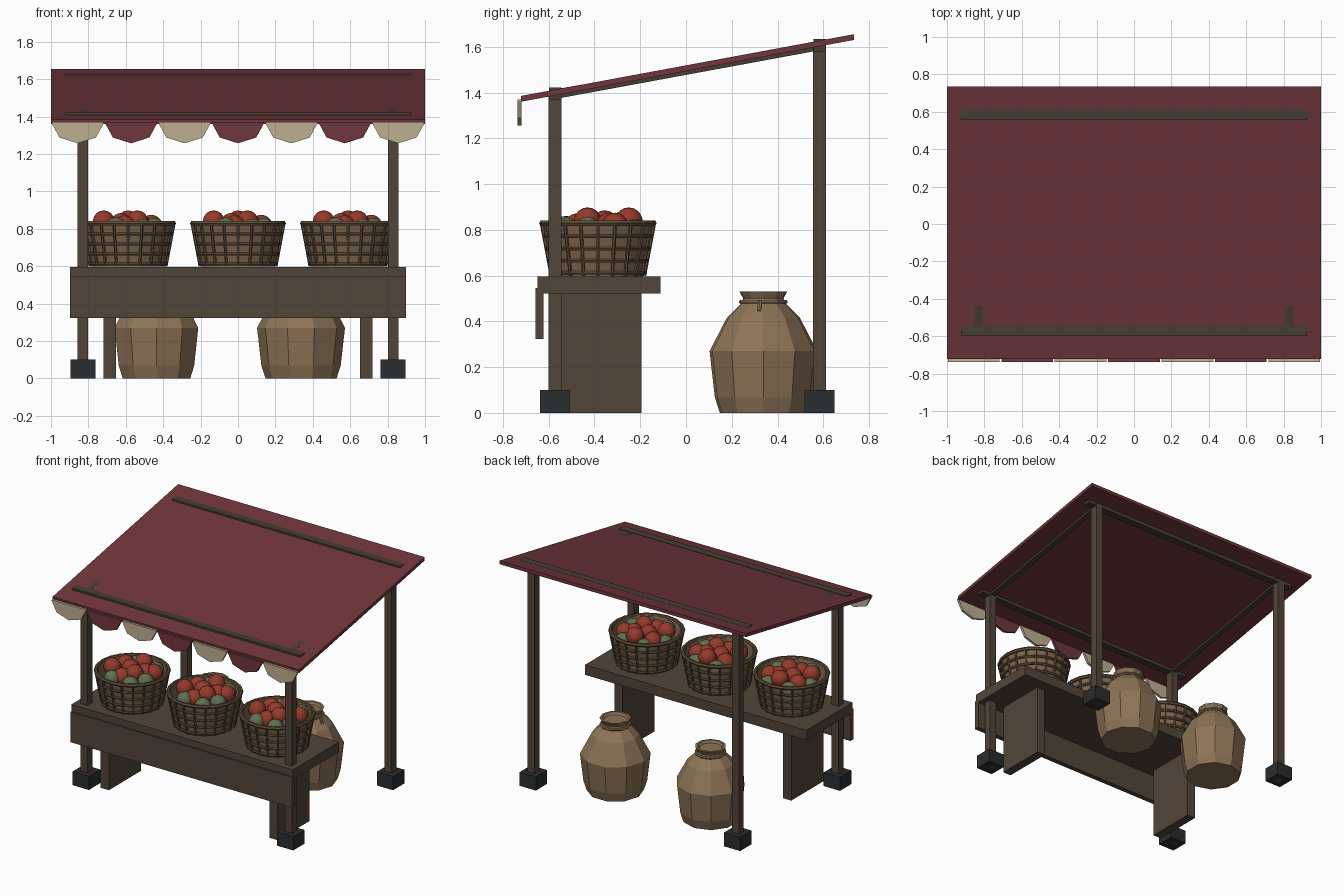
import bpy, bmesh, math
from mathutils import Vector, Matrix

if "Cube" in bpy.data.objects:
    bpy.data.objects.remove(bpy.data.objects["Cube"])


def mat(name, r, g, b):
    m = bpy.data.materials.new(name)
    m.diffuse_color = (r, g, b, 1)
    m.use_nodes = True
    m.node_tree.nodes["Principled BSDF"].inputs["Base Color"].default_value = m.diffuse_color
    return m


WOOD = mat("brown wood", .084, .060, .040)
BEAM = mat("dark wood", .062, .048, .032)
CLOTH = mat("dark red cloth", .160, .037, .045)
CREAM = mat("cream cloth", .515, .430, .283)
CLAY = mat("tan clay", .270, .175, .095)
WICKER = mat("wicker", .205, .130, .070)
WEAVE = mat("dark wicker", .120, .080, .045)
IRON = mat("dark iron", .024, .026, .028)
RED = mat("red fruit", .300, .042, .024)
GREEN = mat("green fruit", .114, .160, .080)


def finish(name, bm, material, smooth=False):
    bmesh.ops.recalc_face_normals(bm, faces=bm.faces)
    me = bpy.data.meshes.new(name)
    for f in bm.faces:
        f.smooth = smooth
    bm.to_mesh(me)
    bm.free()
    me.materials.append(material)
    ob = bpy.data.objects.new(name, me)
    bpy.context.collection.objects.link(ob)
    return ob


def prism(name, pts, axis, lo, hi, material):
    """Extrude a 2D outline along x (pts are y,z) or y (pts are x,z)."""
    bm = bmesh.new()

    def at(p, d):
        return (d, p[0], p[1]) if axis == 'x' else (p[0], d, p[1])
    vs = [bm.verts.new(at(p, lo)) for p in pts]
    face = bm.faces.new(vs)
    geo = bmesh.ops.extrude_face_region(bm, geom=[face])['geom']
    step = Vector((hi - lo, 0, 0) if axis == 'x' else (0, hi - lo, 0))
    bmesh.ops.translate(bm, vec=step, verts=[v for v in geo if isinstance(v, bmesh.types.BMVert)])
    return finish(name, bm, material)


def box(name, x0, x1, y0, y1, z0, z1, material):
    return prism(name, [(y0, z0), (y1, z0), (y1, z1), (y0, z1)], 'x', x0, x1, material)


def lathe(bm, profile, sides, c, turn=0, closed=False):
    """Revolve (radius, z) points round the vertical axis at c."""
    rings = []
    for r, z in profile:
        rings.append([bm.verts.new((c[0] + r * math.cos(turn + 2 * math.pi * i / sides),
                                    c[1] + r * math.sin(turn + 2 * math.pi * i / sides),
                                    z)) for i in range(sides)])
    pairs = list(zip(rings, rings[1:]))
    if closed:
        pairs.append((rings[-1], rings[0]))
    else:
        bm.faces.new(rings[0])
        bm.faces.new(rings[-1])
    for a, b in pairs:
        for i in range(sides):
            j = (i + 1) % sides
            bm.faces.new((a[i], a[j], b[j], b[i]))


def hoop(bm, R, z, r, sides, c, turn=0):
    prof = [(R + r * math.cos(k * math.pi / 3), z + r * math.sin(k * math.pi / 3)) for k in range(6)]
    lathe(bm, prof, sides, c, turn, closed=True)


def rod(bm, a, b, r, sides=6):
    a, b = Vector(a), Vector(b)
    m = Matrix.Translation((a + b) / 2) @ (b - a).to_track_quat('Z', 'Y').to_matrix().to_4x4()
    bmesh.ops.create_cone(bm, cap_ends=True, segments=sides, radius1=r, radius2=r,
                          depth=(b - a).length, matrix=m)


# Posts, iron feet, rafters and table legs, mirrored left and right
for side, s in (("left", -1), ("right", 1)):
    x = .829 * s
    for end, y, top in (("front", -.572, 1.39), ("back", .584, 1.60)):
        box(f"{end}_{side}_post", x - .028, x + .028, y - .028, y + .028, 0, top, WOOD)
        box(f"{end}_{side}_foot", x - .066, x + .066, y - .066, y + .066, 0, .1, IRON)
    prism(f"{side}_rafter", [(-.56, 1.374), (.58, 1.584), (.58, 1.618), (-.56, 1.416)],
          'x', x - .02, x + .02, BEAM)
    xl = .685 * s
    box(f"{side}_table_leg", xl - .033, xl + .033, -.565, -.195, 0, .525, WOOD)

# Cross beams that poke through the canopy
box("front_beam", -.925, .925, -.598, -.544, 1.368, 1.421, BEAM)
box("back_beam", -.925, .925, .557, .611, 1.580, 1.633, BEAM)

# Sloping canopy
prism("canopy", [(-.72, 1.360), (.735, 1.630), (.735, 1.655), (-.722, 1.385)], 'x', -1, 1, CLOTH)

# Scalloped valance
for i in range(7):
    cx = -1 + (i + .5) * 2 / 7
    arc = [(cx + .138 * math.cos(a), 1.362 + .105 * math.sin(a))
           for a in (math.pi + k * math.pi / 4 for k in range(5))]
    pts = [(cx - .138, 1.370)] + arc + [(cx + .138, 1.370)]
    prism(f"valance_flap_{i + 1}", pts, 'y', -.737, -.719, CLOTH if i % 2 else CREAM)

# Table top and front apron
box("table_top", -.898, .898, -.648, -.112, .522, .595, WOOD)
box("table_apron", -.898, .898, -.658, -.622, .322, .545, WOOD)

# Fruit offsets from the basket centre
reds = [(-.13, -.045, .838), (0, .135, .838), (.05, -.045, .838), (-.11, .085, .815),
        (.125, .075, .815), (-.035, .03, .825), (.07, .05, .815), (-.02, -.09, .812)]
greens = [(-.065, -.14, .805), (.14, -.045, .802), (.08, -.135, .798), (-.17, .03, .79),
          (.08, .16, .79), (-.09, .16, .79)]

# Baskets: wall, woven hoops and ribs, fruit
for n, cx in enumerate((-.588, 0, .588), 1):
    c = (cx, -.385)
    bm = bmesh.new()
    lathe(bm, [(.200, .597), (.242, .832), (.228, .832), (.205, .70)], 20, c)
    finish(f"basket_{n}_wall", bm, WICKER)

    bm = bmesh.new()
    for z in (.612, .665, .718, .772):
        hoop(bm, .203 + (z - .597) * .18, z, .009, 20, c)
    hoop(bm, .244, .829, .013, 20, c)
    for k in range(20):
        a = 2 * math.pi * k / 20
        ca, sa = math.cos(a), math.sin(a)
        rod(bm, (cx + .203 * ca, c[1] + .203 * sa, .6),
            (cx + .246 * ca, c[1] + .246 * sa, .828), .008)
    finish(f"basket_{n}_weave", bm, WEAVE)

    for label, spots, r, m in (("red", reds, .060, RED), ("green", greens, .056, GREEN)):
        bm = bmesh.new()
        for x, y, z in spots:
            bmesh.ops.create_uvsphere(bm, u_segments=14, v_segments=9, radius=r,
                                      matrix=Matrix.Translation((cx + x, c[1] + y, z)))
        finish(f"basket_{n}_{label}_fruit", bm, m, smooth=True)

# Faceted clay jars with a cord round the neck
jar = [(.190, 0), (.212, .068), (.235, .270), (.160, .415), (.100, .475),
       (.088, .500), (.105, .531), (.088, .531), (.078, .515)]
for n, (cx, turn) in enumerate(((-.436, math.pi / 10), (.337, 0)), 1):
    c = (cx, .338)
    bm = bmesh.new()
    lathe(bm, jar, 10, c, turn)
    finish(f"jar_{n}", bm, CLAY)
    bm = bmesh.new()
    hoop(bm, .098, .485, .009, 10, c, turn)
    rod(bm, (cx + .105, c[1] - .015, .488), (cx + .125, c[1] - .018, .445), .009)
    finish(f"jar_{n}_cord", bm, CLAY)
